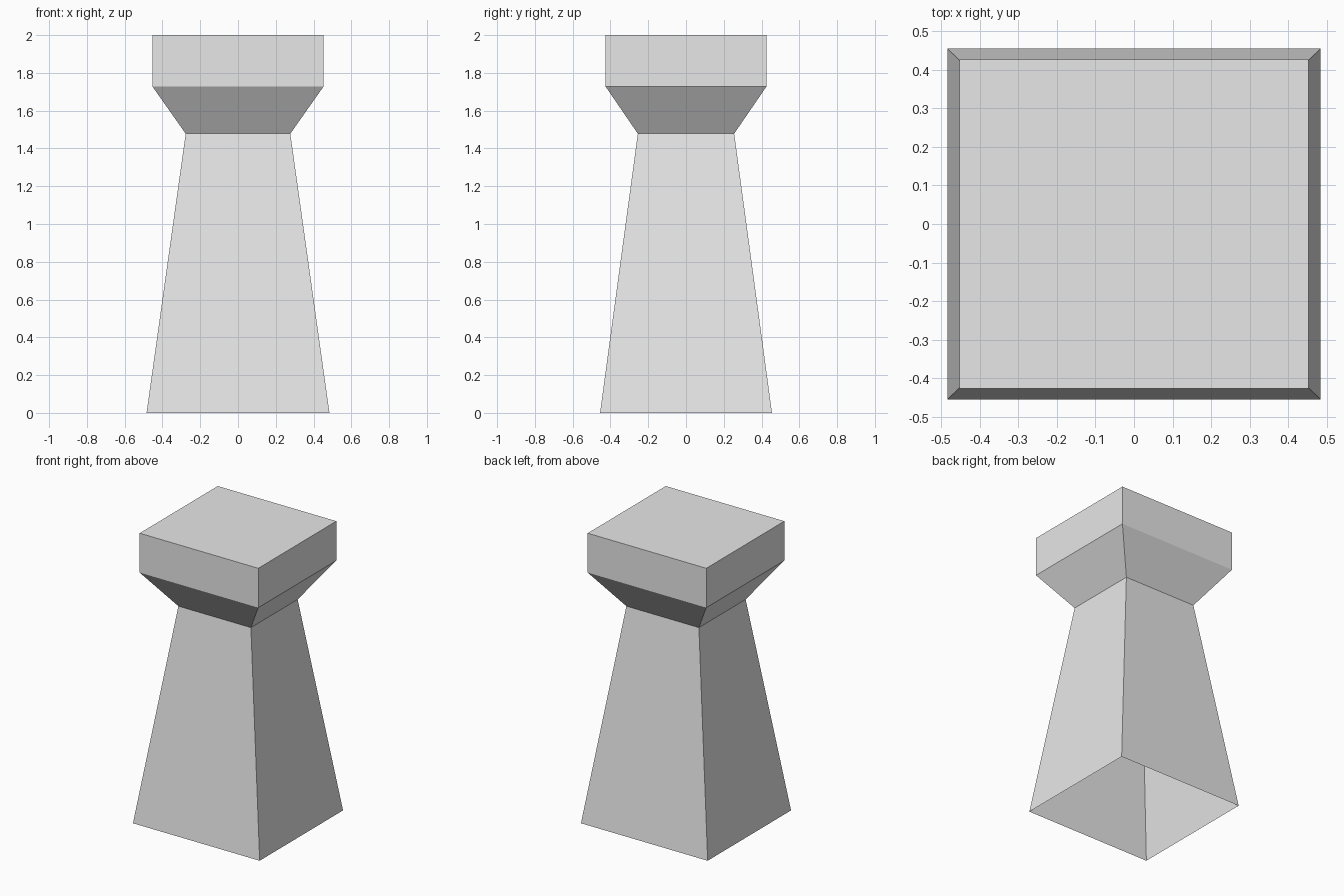
import bpy
import bmesh

cube = bpy.data.objects.get("Cube")
if cube:
    bpy.data.objects.remove(cube, do_unlink=True)

# Single plain stone colour
stone = bpy.data.materials.new("light_grey_stone")
stone.use_nodes = True
colour = (0.8, 0.8, 0.8, 1.0)
stone.diffuse_color = colour
stone.node_tree.nodes["Principled BSDF"].inputs["Base Color"].default_value = colour


def loft(name, sections, close_top=False):
    """Join rectangular sections (half width, half depth, height) into a shell."""
    bm = bmesh.new()
    rings = [[bm.verts.new((sx * w, sy * d, z))
              for sx, sy in ((-1, -1), (1, -1), (1, 1), (-1, 1))]
             for w, d, z in sections]
    for low, high in zip(rings, rings[1:]):
        for i in range(4):
            j = (i + 1) % 4
            bm.faces.new((low[i], low[j], high[j], high[i]))
    if close_top:
        bm.faces.new(rings[-1])
    mesh = bpy.data.meshes.new(name)
    bm.to_mesh(mesh)
    bm.free()
    mesh.materials.append(stone)
    obj = bpy.data.objects.new(name, mesh)
    bpy.context.collection.objects.link(obj)
    return obj


neck = (0.277, 0.255, 1.478)

# Tapered hollow shaft, open underneath
loft("tapered_shaft", [(0.484, 0.455, 0), neck])

# Flared head with upright sides and a flat top
loft("flared_head", [neck, (0.453, 0.426, 1.728), (0.453, 0.426, 2)], close_top=True)
